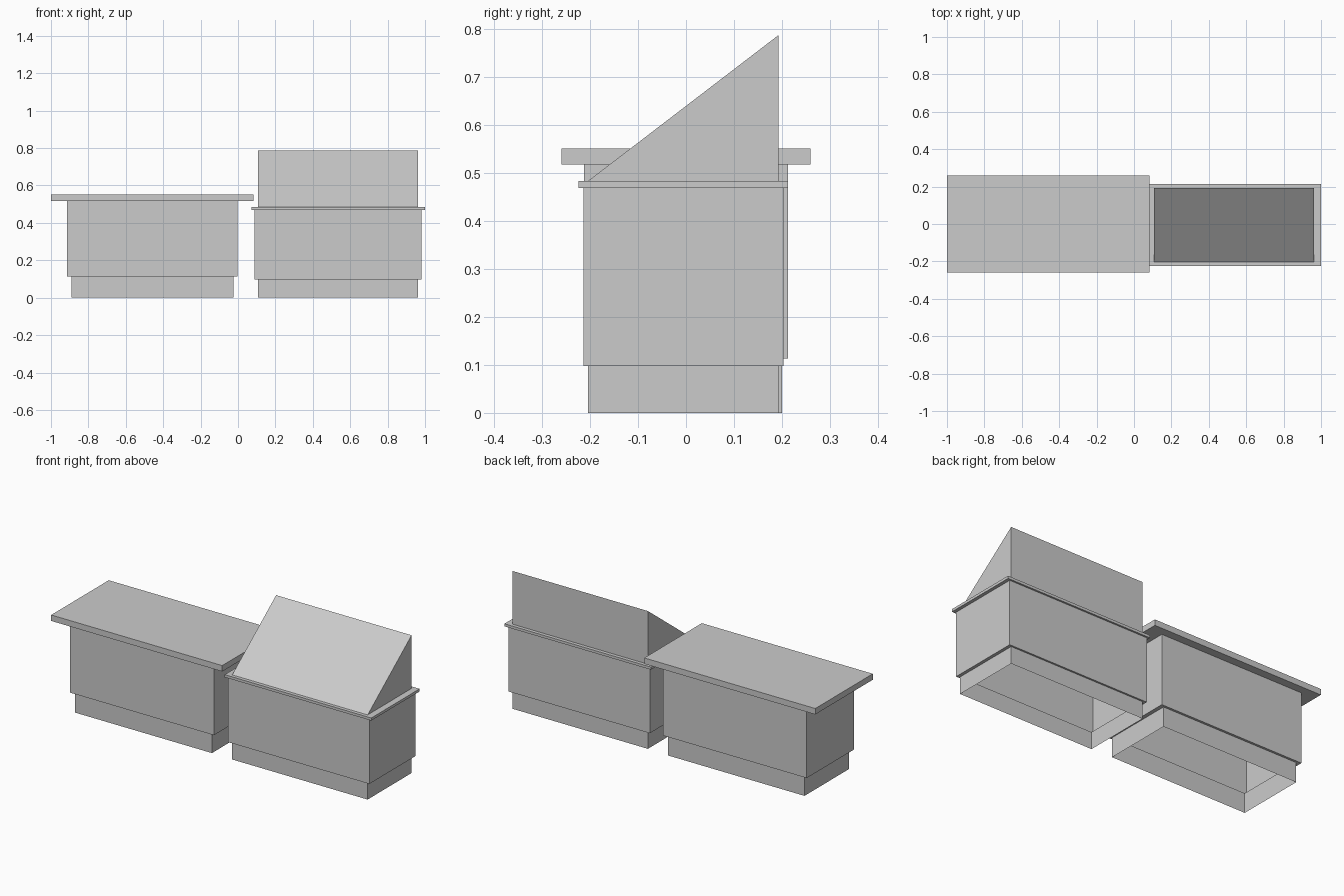
import bpy, bmesh

if "Cube" in bpy.data.objects:
    bpy.data.objects.remove(bpy.data.objects["Cube"])


def shell(name, loops, cap=False):
    """Skin through rectangular loops (x0, x1, y0, y1, z), open at the bottom."""
    bm = bmesh.new()
    rings = []
    for x0, x1, y0, y1, z in loops:
        rings.append([bm.verts.new((x, y, z)) for x, y in
                      ((x0, y0), (x1, y0), (x1, y1), (x0, y1))])
    for a, b in zip(rings, rings[1:]):
        for i in range(4):
            j = (i + 1) % 4
            bm.faces.new((a[i], a[j], b[j], b[i]))
    if cap:
        bm.faces.new(rings[-1])
    bmesh.ops.remove_doubles(bm, verts=bm.verts[:], dist=1e-5)
    bm.normal_update()
    mesh = bpy.data.meshes.new(name)
    bm.to_mesh(mesh)
    bm.free()
    obj = bpy.data.objects.new(name, mesh)
    bpy.context.collection.objects.link(obj)
    return obj


# Left counter: recessed plinth, body, overhanging worktop
plinth = (-0.89, -0.025, -0.2, 0.2)
body = (-0.913, -0.003, -0.213, 0.213)
top = (-1.0, 0.082, -0.26, 0.26)
shell("counter_plinth", [(*plinth, 0), (*plinth, 0.113)])
shell("counter_body", [(*plinth, 0.113), (*body, 0.113), (*body, 0.518)])
shell("counter_worktop", [(*body, 0.518), (*top, 0.518), (*top, 0.552)], cap=True)

# Right cabinet: recessed plinth, body, thin trim, sloping wedge
core = (0.106, 0.963, -0.204, 0.193)
body = (0.087, 0.981, -0.214, 0.203)
trim = (0.073, 1.0, -0.224, 0.213)
shell("cabinet_plinth", [(*core, 0), (*core, 0.098)])
shell("cabinet_body", [(*core, 0.098), (*body, 0.098), (*body, 0.469)])
shell("cabinet_trim", [(*body, 0.469), (*trim, 0.469), (*trim, 0.484), (*core, 0.484)])
ridge = (core[0], core[1], core[3], core[3])
shell("cabinet_sloped_top", [(*core, 0.484), (*ridge, 0.788)])
